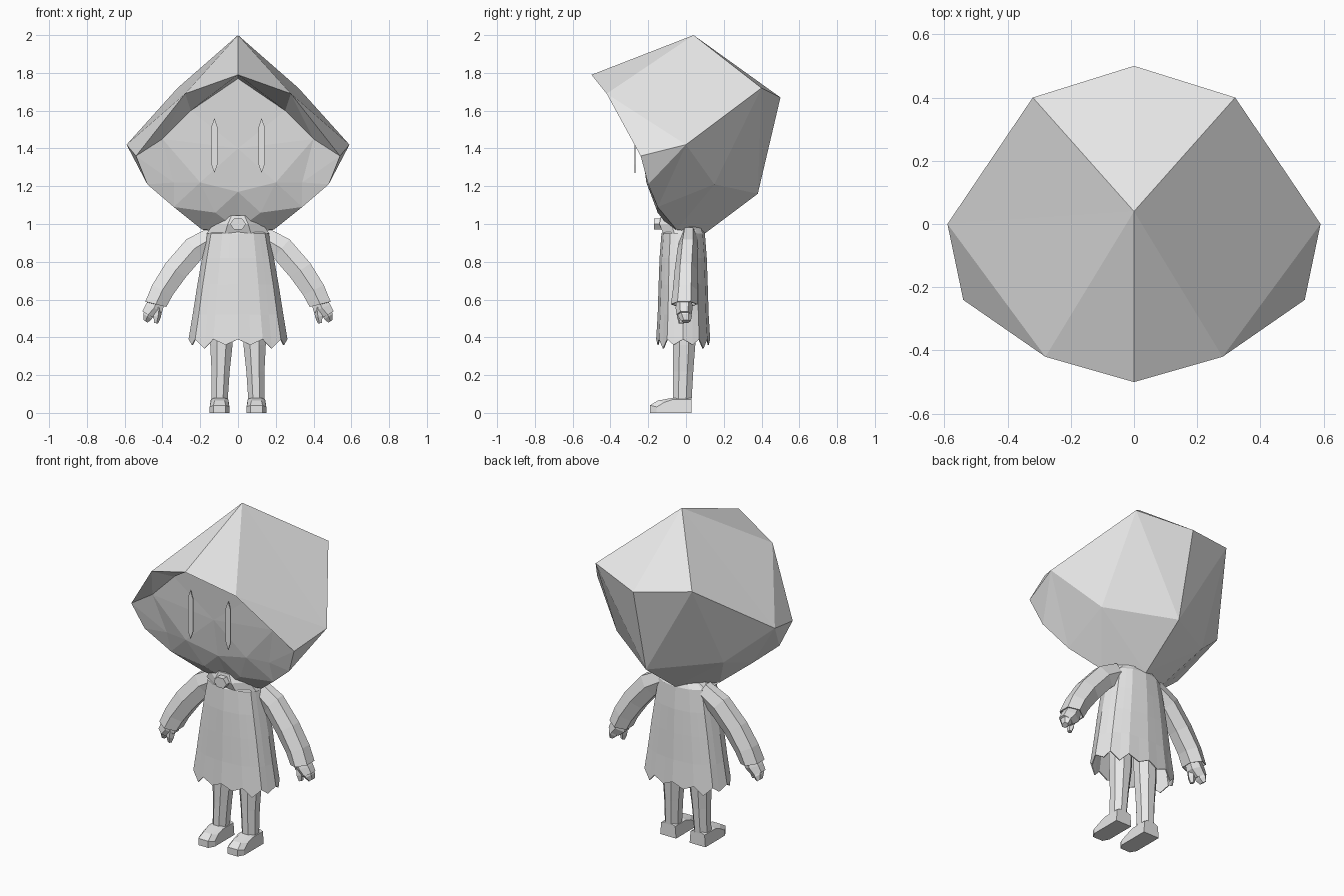
import bpy, bmesh, math
from mathutils import Vector

if "Cube" in bpy.data.objects:
    bpy.data.objects.remove(bpy.data.objects["Cube"])

grey = bpy.data.materials.new("plain_grey")
grey.diffuse_color = (0.8, 0.8, 0.8, 1)
grey.use_nodes = True
grey.node_tree.nodes["Principled BSDF"].inputs["Base Color"].default_value = grey.diffuse_color


def build(name, verts, faces, mirror=False, thick=0):
    """Flat-shaded mesh part, optionally mirrored across x = 0."""
    me = bpy.data.meshes.new(name)
    me.from_pydata([Vector(v) for v in verts], [], faces)
    bm = bmesh.new()
    bm.from_mesh(me)
    bmesh.ops.recalc_face_normals(bm, faces=bm.faces)
    bm.to_mesh(me)
    bm.free()
    me.materials.append(grey)
    ob = bpy.data.objects.new(name, me)
    bpy.context.collection.objects.link(ob)
    if mirror:
        m = ob.modifiers.new("mirror", 'MIRROR')
        m.merge_threshold = 0.002
    if thick:
        s = ob.modifiers.new("thickness", 'SOLIDIFY')
        s.thickness = thick
    return ob


def loft(name, rings, cap_start=True, cap_end=True, **kw):
    """Skin a list of equal-length rings."""
    n = len(rings[0])
    verts = [p for r in rings for p in r]
    faces = [(i * n + j, i * n + (j + 1) % n, (i + 1) * n + (j + 1) % n, (i + 1) * n + j)
             for i in range(len(rings) - 1) for j in range(n)]
    if cap_start:
        faces.append(tuple(range(n)))
    if cap_end:
        faces.append(tuple(range((len(rings) - 1) * n, len(rings) * n)))
    return build(name, verts, faces, **kw)


def oval(cx, cy, z, rx, ry, n, start=0.0):
    return [(cx + rx * math.cos(start + 2 * math.pi * k / n),
             cy + ry * math.sin(start + 2 * math.pi * k / n), z) for k in range(n)]


# Hood: half shell, mirrored
P = dict(apex=(0, .04, 2.0), tip=(0, -.5, 1.79), brow=(.28, -.42, 1.69),
         cheek=(.54, -.24, 1.36), side=(.59, 0, 1.42), back=(.32, .40, 1.72),
         spine=(0, .5, 1.67), nape=(0, .38, 1.16), ear=(.355, .15, 1.21),
         jaw=(.48, -.20, 1.21), jaw2=(.34, -.15, 1.09), low=(.19, -.05, .97),
         neck=(0, .1, .95))
keys = list(P)
hood_faces = ["apex tip brow", "apex brow side", "brow cheek side", "apex side back",
              "apex back spine", "spine back nape", "back ear nape", "back side ear",
              "side cheek jaw", "side jaw jaw2", "side jaw2 ear", "ear jaw2 low",
              "ear low neck", "ear neck nape"]
build("hood", P.values(), [[keys.index(k) for k in f.split()] for f in hood_faces], mirror=True)

# Face and underside of the hood brim
F = dict(tip=P["tip"], brow=P["brow"], cheek=P["cheek"], jaw=P["jaw"], jaw2=P["jaw2"],
         low=P["low"], top=(0, -.27, 1.77), temple=(.25, -.25, 1.60), outer=(.40, -.24, 1.45),
         mid=(0, -.23, 1.40), inner=(.20, -.21, 1.22), chin=(0, -.19, 1.17),
         jowl=(.34, -.19, 1.22), under=(.12, -.15, 1.06), throat=(0, -.08, .97))
keys = list(F)
face_faces = ["tip top temple brow", "brow temple outer", "brow outer cheek",
              "top mid temple", "mid outer temple", "mid inner outer", "mid chin inner",
              "outer inner jowl", "outer jowl cheek", "cheek jowl jaw", "jowl jaw2 jaw",
              "jowl inner jaw2", "inner under jaw2", "inner chin under", "under low jaw2",
              "chin throat under", "under throat low"]
build("face", F.values(), [[keys.index(k) for k in f.split()] for f in face_faces], mirror=True)

# Eyes: slim upright plates
eye = [(0, .145), (.016, .10), (.016, -.10), (0, -.145), (-.016, -.10), (-.016, .10)]
loft("eyes", [[(.125 + x, y, 1.415 + z) for x, z in eye] for y in (-.273, -.267)], mirror=True)

# Robe with ragged hem
N = 24
robe = []
for z, rx, ry, cy in [(1.0, .10, .085, -.01), (.95, .165, .115, -.015), (.82, .19, .125, -.015),
                      (.68, .215, .13, -.015), (.52, .24, .135, -.015), (.39, .262, .143, -.015)]:
    ring = []
    for k in range(N):
        # twelve-sided section, with midpoints on the flats
        a, b = (2 * math.pi * (k // 2 + d) / 12 for d in (0, 1))
        t = .5 * (k % 2)
        c = math.cos(a) * (1 - t) + math.cos(b) * t
        s = math.sin(a) * (1 - t) + math.sin(b) * t
        ex = abs(s) ** .75 * (1 if s > 0 else -1)
        dz = (-.03 - .02 * (k % 3 == 0)) * (k % 2) if z < .4 else 0
        ring.append((rx * c, cy + ry * ex, z + dz))
    robe.append(ring)
loft("robe", robe, cap_end=False, thick=.006)

# Collar and clasp
loft("collar", [oval(0, -.02, .95, .18, .11, 8, math.pi / 8),
                oval(0, -.03, 1.0, .14, .12, 8, math.pi / 8),
                oval(0, -.04, 1.045, .09, .10, 8, math.pi / 8)])
loft("clasp", [[(.042 * math.cos(k * math.pi / 3), y, 1.0 + .034 * math.sin(k * math.pi / 3))
                for k in range(6)] for y in (-.17, -.125)])


def tube(name, path, n=6, **kw):
    """Path entries: x, y, z, in-plane half width, y half depth, tilt in x-z."""
    rings = []
    for x, y, z, w, d, tilt in path:
        ring = []
        for k in range(n):
            a = 2 * math.pi * (k + .5) / n
            u, v = w * math.cos(a), d * math.sin(a)
            ring.append((x + u * math.cos(tilt), y + v, z + u * math.sin(tilt)))
        rings.append(ring)
    return loft(name, rings, mirror=True, **kw)


# Sleeves, hands and fingers
tube("sleeves", [(.13, .015, .93, .065, .045, 1.1), (.23, .01, .87, .075, .055, .85),
                 (.33, .0, .755, .075, .06, .6), (.40, -.005, .65, .07, .065, .45),
                 (.435, -.01, .575, .066, .07, .25)], cap_end=False, thick=.006)
tube("hands", [(.42, -.01, .61, .045, .04, .4), (.445, -.01, .555, .055, .045, .4),
               (.475, -.01, .52, .042, .04, .5)])
tube("fingers", [(.46, -.01, .545, .035, .038, .6), (.48, -.005, .51, .03, .036, .6),
                 (.49, 0, .485, .016, .025, .6)])
tube("thumbs", [(.425, -.02, .56, .026, .028, .2), (.43, -.025, .51, .022, .024, .2),
                (.435, -.025, .475, .012, .014, .2)], n=5)

# Legs
loft("legs", [oval(x, y, z, rx, ry, 8, math.pi / 8) for x, y, z, rx, ry in
              [(.085, -.01, .50, .066, .066), (.088, -.01, .36, .064, .064),
               (.092, -.015, .22, .052, .058), (.097, -.02, .07, .046, .054)]], mirror=True)

# Feet: side profile swept across the width
profile = [(-.19, 0), (-.19, .04), (-.15, .065), (-.07, .08), (.03, .08), (.03, 0)]
feet = []
for x, toe in [(.045, .035), (.065, 0), (.13, 0), (.15, .035)]:
    feet.append([(x + (.006 if x < .1 else -.006) * (z > .05),
                  y + toe if y < -.1 else y, z - toe * .25 * (z > .03)) for y, z in profile])
loft("feet", feet, mirror=True)
